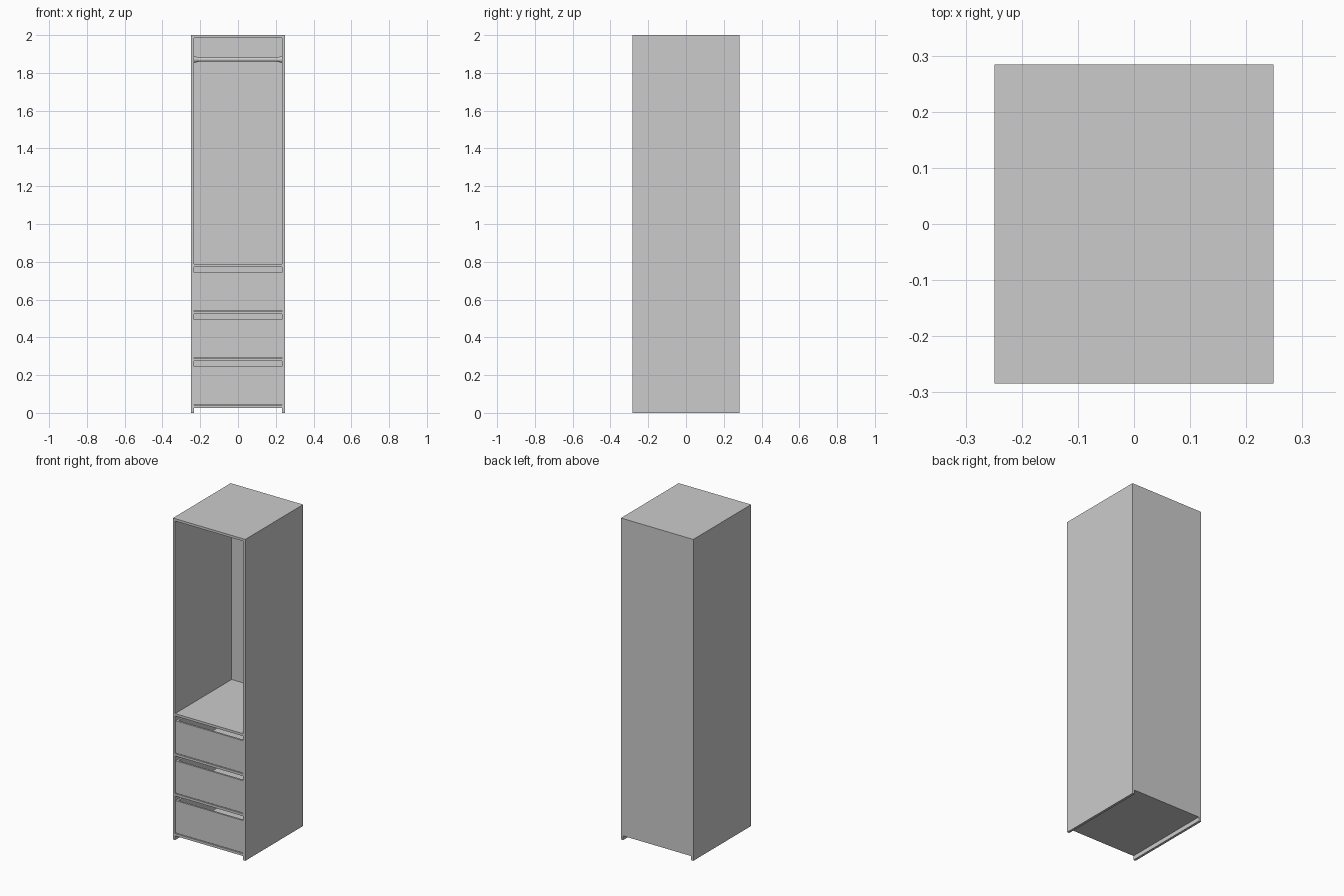
import bpy
import bmesh
import math

if "Cube" in bpy.data.objects:
    bpy.data.objects.remove(bpy.data.objects["Cube"])

W, D, H, T = 0.249, 0.284, 2.0, 0.015   # half width, half depth, height, board thickness
IN = W - T                              # inner half width
BACK_T = 0.012
SHELF_TOPS = [0.041, 0.289, 0.538, 0.787]


def boards(name, boxes):
    """One object made of axis-aligned boards given as (x0, x1, y0, y1, z0, z1)."""
    bm = bmesh.new()
    for x0, x1, y0, y1, z0, z1 in boxes:
        verts = bmesh.ops.create_cube(bm, size=1)["verts"]
        for v in verts:
            v.co = ((x0 + x1) / 2 + v.co.x * (x1 - x0),
                    (y0 + y1) / 2 + v.co.y * (y1 - y0),
                    (z0 + z1) / 2 + v.co.z * (z1 - z0))
    mesh = bpy.data.meshes.new(name)
    bm.to_mesh(mesh)
    bm.free()
    ob = bpy.data.objects.new(name, mesh)
    bpy.context.collection.objects.link(ob)
    return ob


def cone_x(name, x, z, r1, r2, length):
    """Cone or cylinder lying along x, r1 at the -x end."""
    bpy.ops.mesh.primitive_cone_add(vertices=32, radius1=r1, radius2=r2, depth=length,
                                    location=(x, 0, z), rotation=(0, math.pi / 2, 0))
    bpy.context.object.name = name
    bpy.ops.object.shade_smooth_by_angle()


# carcass
boards("top_panel", [(-W, W, -D, D, H - T, H)])
boards("left_side", [(-W, -IN, -D, D, 0, H - T)])
boards("right_side", [(IN, W, -D, D, 0, H - T)])
boards("back_panel", [(-IN, IN, D - BACK_T, D, SHELF_TOPS[0] - T, H - T)])

# shelves, with an open-topped drawer on each of the lower three
for i, z in enumerate(SHELF_TOPS):
    boards(f"shelf_{i + 1}", [(-IN, IN, -D, D - BACK_T, z - T, z)])
    if i == 3:
        continue
    x, t = IN - 0.002, 0.012
    y0, y1 = -D + 0.001, D - BACK_T - 0.006
    z0, z1 = z + 0.004, z + 0.205
    boards(f"drawer_{i + 1}", [
        (-x, x, y0, y0 + t, z0, z1),                          # front
        (-x, x, y1 - t, y1, z0, z1),                          # back
        (-x, -x + t, y0 + t, y1 - t, z0, z1),                 # left
        (x - t, x, y0 + t, y1 - t, z0, z1),                   # right
        (-x + t, x - t, y0 + t, y1 - t, z0, z0 + 0.008),      # bottom
    ])

# clothes rail with flared end sockets
RAIL_Z = 1.871
cone_x("clothes_rail", 0, RAIL_Z, 0.011, 0.011, 2 * IN - 0.02)
cone_x("left_rail_socket", -IN + 0.012, RAIL_Z, 0.018, 0.012, 0.024)
cone_x("right_rail_socket", IN - 0.012, RAIL_Z, 0.012, 0.018, 0.024)
